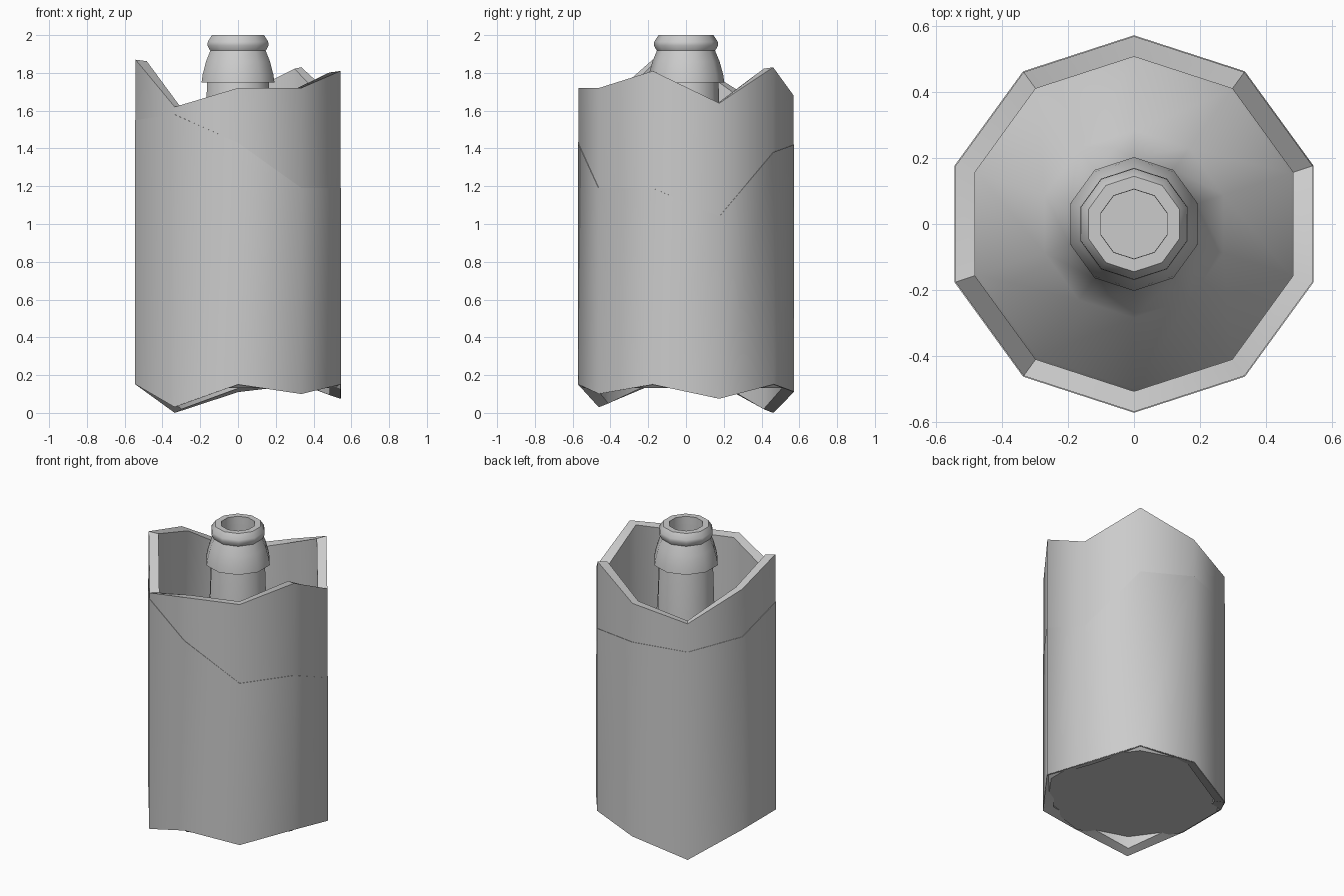
import bpy, bmesh, math

if "Cube" in bpy.data.objects:
    bpy.data.objects.remove(bpy.data.objects["Cube"])

SIDES = 10


def ring(bm, r, zs):
    # ten-sided ring, first corner at the front (-y), going anticlockwise
    out = []
    for k in range(SIDES):
        a = math.radians(-90 + 36 * k)
        z = zs[k] if isinstance(zs, list) else zs
        out.append(bm.verts.new((r * math.cos(a), r * math.sin(a), z)))
    return out


def build(name, rings, closed=False, caps=False, angle=40):
    bm = bmesh.new()
    rs = [ring(bm, r, z) for r, z in rings]
    pairs = list(zip(rs, rs[1:])) + ([(rs[-1], rs[0])] if closed else [])
    for a, b in pairs:
        for k in range(SIDES):
            j = (k + 1) % SIDES
            bm.faces.new((a[k], a[j], b[j], b[k]))
    if caps:
        bm.faces.new(rs[0])
        bm.faces.new(rs[-1])
    bmesh.ops.recalc_face_normals(bm, faces=bm.faces)
    me = bpy.data.meshes.new(name)
    bm.to_mesh(me)
    bm.free()
    ob = bpy.data.objects.new(name, me)
    bpy.context.collection.objects.link(ob)
    bpy.ops.object.select_all(action='DESELECT')
    bpy.context.view_layer.objects.active = ob
    ob.select_set(True)
    bpy.ops.object.shade_smooth_by_angle(angle=math.radians(angle))
    return ob


# jagged edge heights, corner by corner from the front
top = [1.72, 1.72, 1.81, 1.64, 1.83, 1.68, 1.59, 1.77, 1.87, 1.62]
tear = [1.43, 1.19, 1.19, 1.04, 1.38, 1.42, 1.40, 1.45, 1.55, 1.58]
low = [0.15, 0.10, 0.15, 0.075, 0.15, 0.11, 0.0, 0.15, 0.15, 0.03]

# torn sleeve with a thick wall
build("torn_sleeve", [(0.570, low), (0.570, top),
                      (0.508, [z - 0.008 for z in top]),
                      (0.508, [z + 0.02 for z in low])], closed=True)

# thin second layer around the lower sleeve
build("outer_wrap", [(0.573, [z + 0.002 for z in low]), (0.573, tear),
                     (0.569, tear), (0.569, [z + 0.002 for z in low])], closed=True)

# bottle: base, body, shoulder, neck, then down the inside
build("bottle", [(0.545, 0.132), (0.567, 0.155), (0.567, 0.85), (0.50, 0.96),
                 (0.285, 1.14), (0.205, 1.26), (0.182, 1.45), (0.172, 1.76),
                 (0.14, 1.92), (0.105, 1.95), (0.105, 1.2), (0.105, 0.2)],
      caps=True)

# collar and lip of the neck
build("neck_collar", [(0.165, 1.748), (0.203, 1.748), (0.197, 1.79), (0.178, 1.86),
                      (0.153, 1.92), (0.105, 1.92)], closed=True)
build("neck_lip", [(0.105, 1.915), (0.155, 1.918), (0.17, 1.945), (0.168, 1.965),
                   (0.145, 2.0), (0.106, 2.0)], closed=True)
